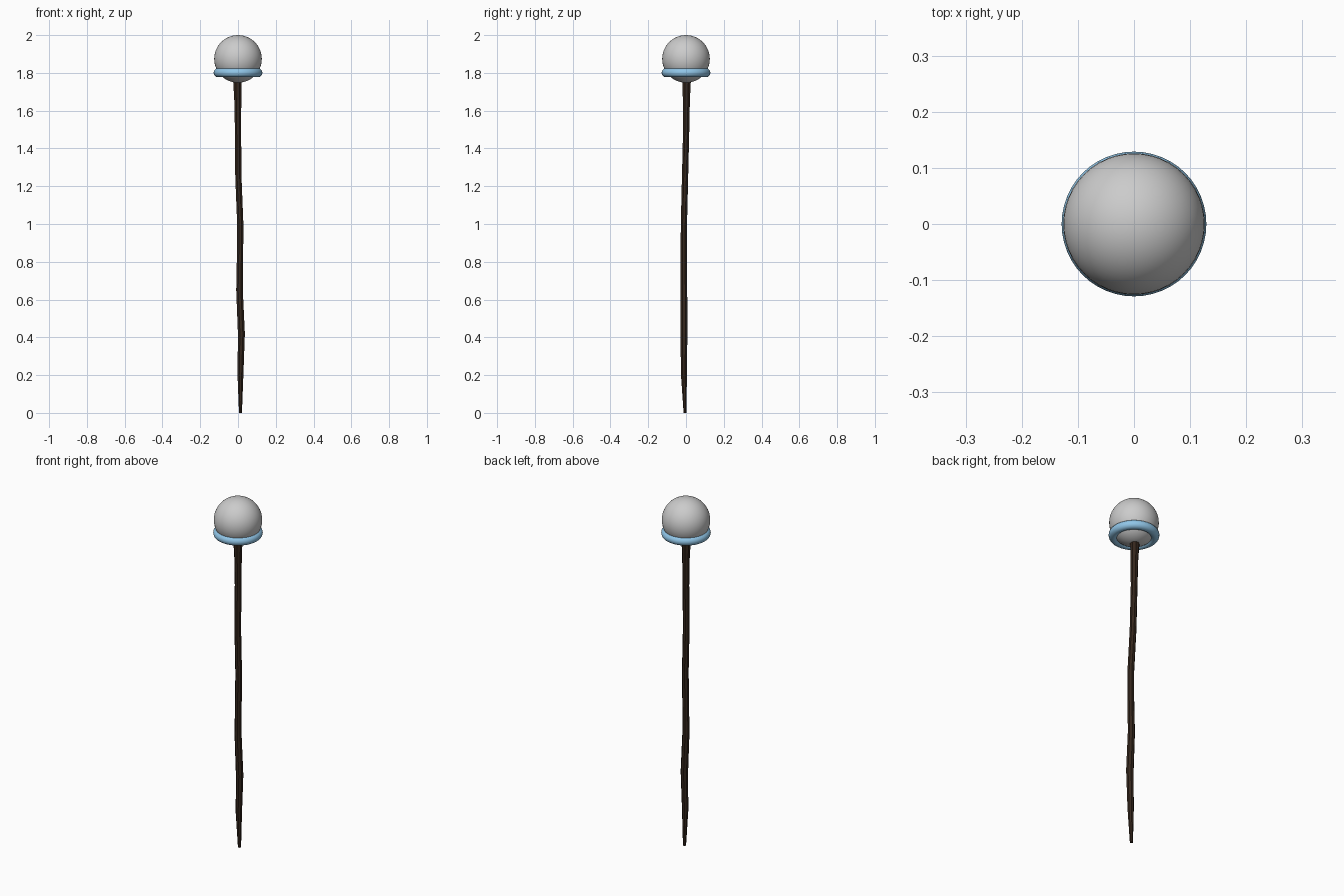
import bpy, bmesh, math

if "Cube" in bpy.data.objects:
    bpy.data.objects.remove(bpy.data.objects["Cube"])


def material(name, rgb):
    m = bpy.data.materials.new(name)
    m.diffuse_color = (*rgb, 1)
    m.use_nodes = True
    m.node_tree.nodes["Principled BSDF"].inputs["Base Color"].default_value = m.diffuse_color
    return m


wood = material("dark_wood", (0.035, 0.02, 0.012))
blue = material("pale_blue", (0.28, 0.56, 0.8))

# Crooked wooden shaft: (z, centre x, centre y, radius)
path = [
    (0.00, 0.013, -0.005, 0.008),
    (0.20, 0.013, -0.011, 0.016),
    (0.42, 0.018, -0.011, 0.019),
    (0.65, 0.008, -0.011, 0.018),
    (0.85, 0.011, -0.012, 0.017),
    (1.00, 0.012, -0.011, 0.017),
    (1.25, 0.002, -0.005, 0.017),
    (1.50, 0.000, 0.001, 0.017),
    (1.65, -0.001, 0.002, 0.019),
    (1.77, -0.003, 0.003, 0.024),
]
SIDES = 8
bm = bmesh.new()
rings = []
for z, cx, cy, r in path:
    angles = [2 * math.pi * (i + 0.5) / SIDES for i in range(SIDES)]
    rings.append([bm.verts.new((cx + r * 1.05 * math.cos(a), cy + r * 1.05 * math.sin(a), z))
                  for a in angles])
for lower, upper in zip(rings, rings[1:]):
    for i in range(SIDES):
        j = (i + 1) % SIDES
        bm.faces.new((lower[i], lower[j], upper[j], upper[i]))
bm.faces.new(rings[0][::-1])
bm.faces.new(rings[-1])
mesh = bpy.data.meshes.new("shaft")
bm.to_mesh(mesh)
bm.free()
shaft = bpy.data.objects.new("shaft", mesh)
bpy.context.collection.objects.link(shaft)
mesh.materials.append(wood)

# Orb on top
bpy.ops.mesh.primitive_uv_sphere_add(segments=48, ring_count=24, radius=0.126,
                                     location=(0, 0, 1.874))
orb = bpy.context.object
orb.name = "orb"
bpy.ops.object.shade_smooth()

# Blue collar around the lower part of the orb
bpy.ops.mesh.primitive_torus_add(major_segments=48, minor_segments=16,
                                 major_radius=0.105, minor_radius=0.024,
                                 location=(0, 0, 1.801))
collar = bpy.context.object
collar.name = "collar_ring"
collar.data.materials.append(blue)
bpy.ops.object.shade_smooth()
